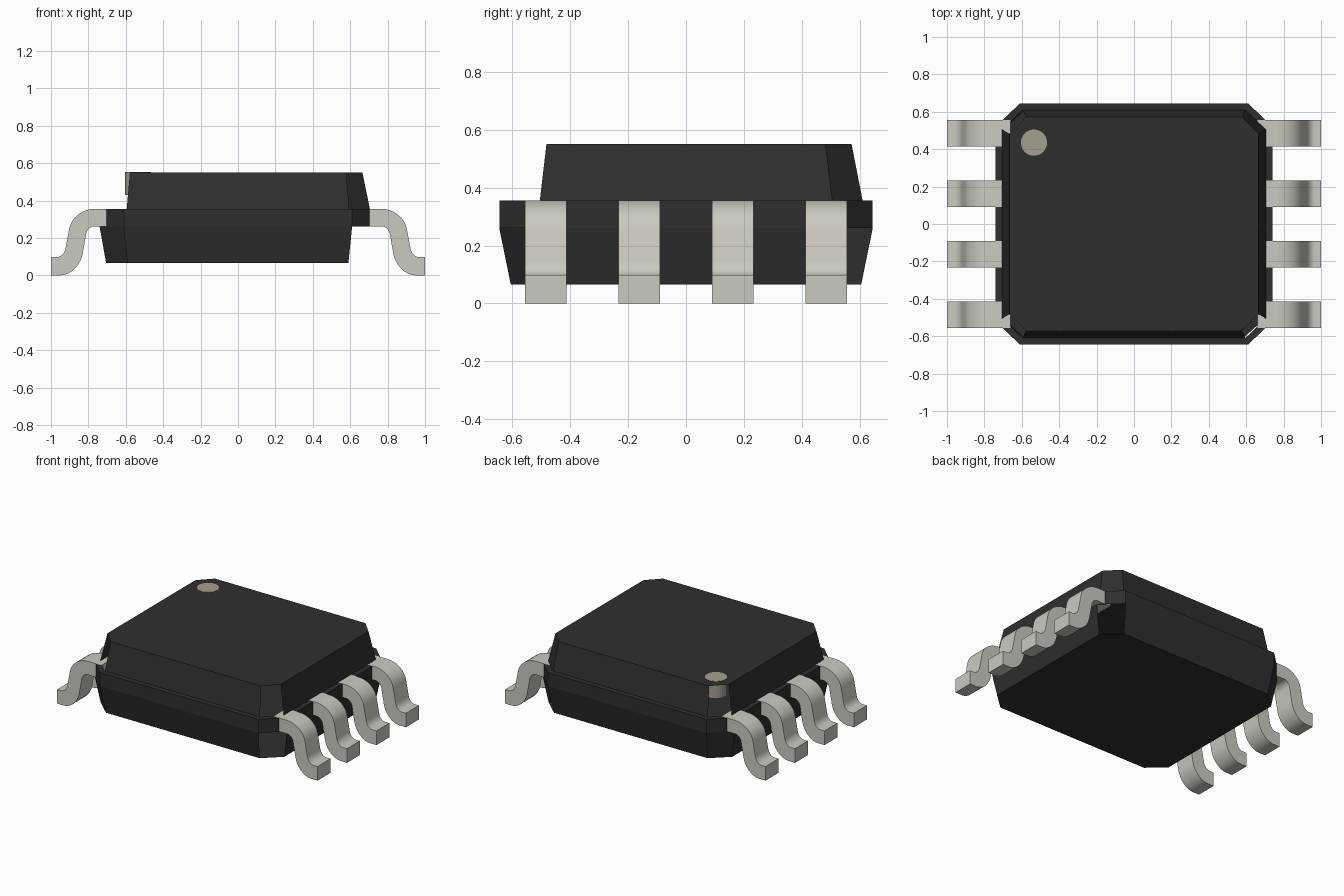
import bpy, bmesh, math
from mathutils import Vector

if "Cube" in bpy.data.objects:
    bpy.data.objects.remove(bpy.data.objects["Cube"], do_unlink=True)


def material(name, rgb):
    m = bpy.data.materials.new(name)
    m.use_nodes = True
    m.diffuse_color = (*rgb, 1)
    bsdf = next(n for n in m.node_tree.nodes if n.type == 'BSDF_PRINCIPLED')
    bsdf.inputs["Base Color"].default_value = (*rgb, 1)
    bsdf.inputs["Roughness"].default_value = 0.6
    return m


BLACK = material("black plastic", (0.028, 0.028, 0.028))
METAL = material("pale metal", (0.60, 0.59, 0.53))
MARK = material("brown marking", (0.38, 0.345, 0.28))


def finish(bm, name, mat):
    mesh = bpy.data.meshes.new(name)
    bm.to_mesh(mesh)
    bm.free()
    mesh.materials.append(mat)
    obj = bpy.data.objects.new(name, mesh)
    bpy.context.collection.objects.link(obj)
    return obj


def octagon(bm, hx, hy, cx, cy, z):
    """Ring of a rectangle with cut corners, counter-clockwise from front right."""
    pts = [(hx, -cy), (hx, cy), (cx, hy), (-cx, hy),
           (-hx, cy), (-hx, -cy), (-cx, -hy), (cx, -hy)]
    return [bm.verts.new((x, y, z)) for x, y in pts]


def wall(bm, low, high, skip=()):
    for i in range(8):
        if i not in skip:
            j = (i + 1) % 8
            bm.faces.new((low[i], low[j], high[j], high[i]))


# Moulded body: tapered base, straight band, ledge and tapered lid
BACK_RIGHT, BACK_LEFT, FRONT_LEFT, FRONT_RIGHT = 1, 3, 5, 7
bm = bmesh.new()
base = octagon(bm, 0.705, 0.605, 0.59, 0.50, 0.065)
band_low = octagon(bm, 0.74, 0.645, 0.61, 0.52, 0.26)
band_top = octagon(bm, 0.74, 0.645, 0.61, 0.52, 0.355)
lid_low = octagon(bm, 0.705, 0.61, 0.595, 0.505, 0.355)
lid_top = octagon(bm, 0.665, 0.572, 0.578, 0.482, 0.55)
bm.faces.new(base[::-1])
wall(bm, base, band_low, skip=(BACK_RIGHT, FRONT_RIGHT))   # open corners
wall(bm, band_low, band_top)
wall(bm, band_top, lid_low)
wall(bm, lid_low, lid_top, skip=(BACK_LEFT, FRONT_LEFT, FRONT_RIGHT))
bm.faces.new(lid_top)
finish(bm, "body", BLACK)

# Round pin-one marker set into the lid
bpy.ops.mesh.primitive_cylinder_add(vertices=32, radius=0.07, depth=0.121,
                                    location=(-0.535, 0.435, 0.491))
marker = bpy.context.object
marker.name = "pin_one_marker"
marker.data.materials.append(MARK)


def bend(start, corner, end, steps=8):
    """Rounded corner between two tangent points."""
    a, b, c = Vector(start), Vector(corner), Vector(end)
    w = math.sqrt(0.5)
    out = []
    for i in range(steps + 1):
        t = i / steps
        k = ((1 - t) ** 2, 2 * w * t * (1 - t), t * t)
        out.append((a * k[0] + b * k[1] + c * k[2]) / sum(k))
    return out


# Gull-wing lead outline in x and z
outline = ([Vector((0.66, 0.356))]
           + bend((0.765, 0.356), (0.885, 0.356), (0.902, 0.25))
           + bend((0.922, 0.145), (0.93, 0.098), (0.967, 0.098))
           + [Vector((1, 0.098)), Vector((1, 0))]
           + bend((0.95, 0), (0.85, 0), (0.83, 0.118))
           + bend((0.812, 0.22), (0.805, 0.262), (0.768, 0.262))
           + [Vector((0.66, 0.262))])


def lead(name, side, y):
    bm = bmesh.new()
    face = bm.faces.new([bm.verts.new((side * p.x, y - 0.071, p.y)) for p in outline])
    new = bmesh.ops.extrude_face_region(bm, geom=[face])["geom"]
    bmesh.ops.translate(bm, vec=(0, 0.142, 0),
                        verts=[g for g in new if isinstance(g, bmesh.types.BMVert)])
    bmesh.ops.recalc_face_normals(bm, faces=bm.faces)
    obj = finish(bm, name, METAL)
    bpy.ops.object.select_all(action='DESELECT')
    obj.select_set(True)
    bpy.context.view_layer.objects.active = obj
    bpy.ops.object.shade_smooth_by_angle(angle=math.radians(30))


for side, label in ((1, "left"), (-1, "right")):
    for n in range(4):
        lead(f"{label}_lead_{n + 1}", side, (n - 1.5) * 0.323)
